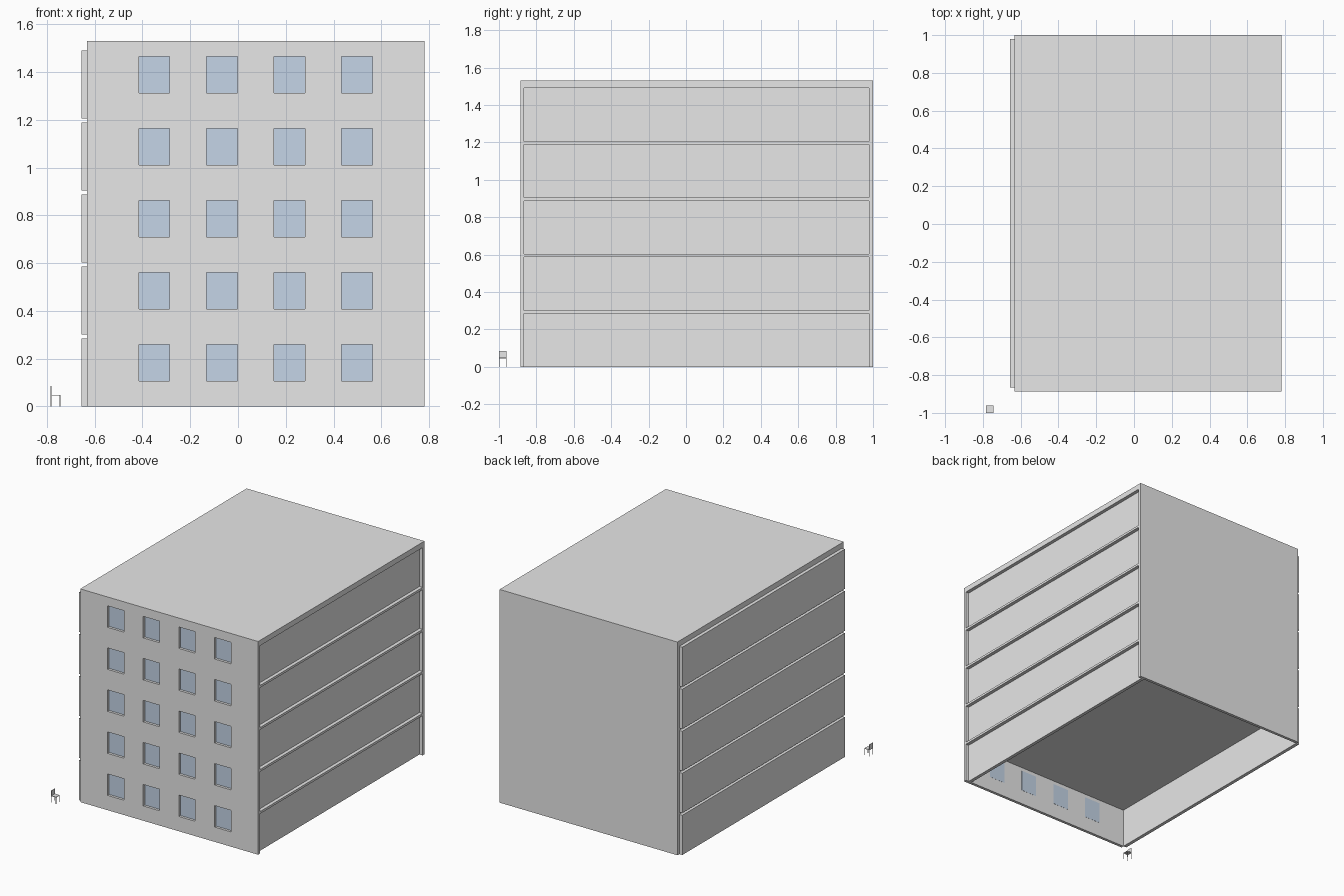
import bpy, bmesh

if "Cube" in bpy.data.objects:
    bpy.data.objects.remove(bpy.data.objects["Cube"])


def material(name, rgb):
    m = bpy.data.materials.new(name)
    m.diffuse_color = (*rgb, 1)
    m.use_nodes = True
    m.node_tree.nodes["Principled BSDF"].inputs["Base Color"].default_value = m.diffuse_color
    return m


GREY = material("light_grey", (0.8, 0.8, 0.8))
GLASS = material("pale_blue_glass", (0.63, 0.75, 0.9))


def finish(name, bm, mat):
    bmesh.ops.recalc_face_normals(bm, faces=bm.faces)
    me = bpy.data.meshes.new(name)
    bm.to_mesh(me)
    bm.free()
    me.materials.append(mat)
    ob = bpy.data.objects.new(name, me)
    bpy.context.collection.objects.link(ob)
    return ob


def box(name, x, y, z, mat=GREY):
    """Box from (min, max) ranges."""
    bm = bmesh.new()
    bmesh.ops.create_cube(bm, size=1)
    for v in bm.verts:
        v.co = [r[0] if c < 0 else r[1] for c, r in zip(v.co, (x, y, z))]
    return finish(name, bm, mat)


# Main dimensions
X0, X1 = -0.632, 0.78
Y0, Y1 = -0.886, 1.0
TOP, WALL, PITCH, PANEL, FLOORS = 1.53, 0.021, 0.3015, 0.285, 5
IN0, IN1 = Y0 + WALL, Y1 - WALL
win_x = [(-0.415 + 0.283 * i, -0.286 + 0.283 * i) for i in range(4)]
win_z = [(0.106 + PITCH * i, 0.260 + PITCH * i) for i in range(FLOORS)]

# Front wall: cells between window lines, window cells left open, then thickened
xs = [X0] + [e for w in win_x for e in w] + [X1]
zs = [0.0] + [e for w in win_z for e in w] + [TOP]
bm = bmesh.new()
grid = [[bm.verts.new((x, Y0, z)) for z in zs] for x in xs]
for i in range(len(xs) - 1):
    for j in range(len(zs) - 1):
        if not (i % 2 and j % 2):
            bm.faces.new((grid[i][j], grid[i + 1][j], grid[i + 1][j + 1], grid[i][j + 1]))
ret = bmesh.ops.extrude_face_region(bm, geom=bm.faces[:])
for v in ret["geom"]:
    if isinstance(v, bmesh.types.BMVert):
        v.co.y += WALL
finish("front_wall", bm, GREY)

# Window panes set at the inner side of the wall
for c, wx in enumerate(win_x):
    for r, wz in enumerate(win_z):
        box(f"window_pane_{r}_{c}", wx, (IN0 - 0.003, IN0 + 0.001), wz, GLASS)

# Back wall and roof
box("back_wall", (X0, X1), (IN1, Y1), (0, TOP))
box("roof", (X0, X1), (IN0, IN1), (PITCH * (FLOORS - 1) + PANEL, TOP))

# Storeys: side panels stand proud on the left and are recessed on the right
for f in range(FLOORS):
    z = (PITCH * f, PITCH * f + PANEL)
    box(f"left_panel_{f}", (-0.656, X0 + 0.001), (IN0, IN1), z)
    box(f"right_panel_{f}", (0.731, 0.755), (IN0, IN1), z)
    if f < FLOORS - 1:
        box(f"floor_slab_{f}", (X0, X1), (IN0, IN1), (z[1], PITCH * (f + 1)))

# Small chair outside the front left corner
CX, CY, S, LEG = (-0.784, -0.744), (-1.0, -0.96), 0.045, 0.003
box("chair_seat", CX, CY, (S, S + 0.004))
box("chair_back", (CX[0], CX[0] + LEG), CY, (S + 0.004, 0.085))
for i, x in enumerate((CX[0], CX[1] - LEG)):
    for j, y in enumerate((CY[0], CY[1] - LEG)):
        box(f"chair_leg_{i}{j}", (x, x + LEG), (y, y + LEG), (0, S))
